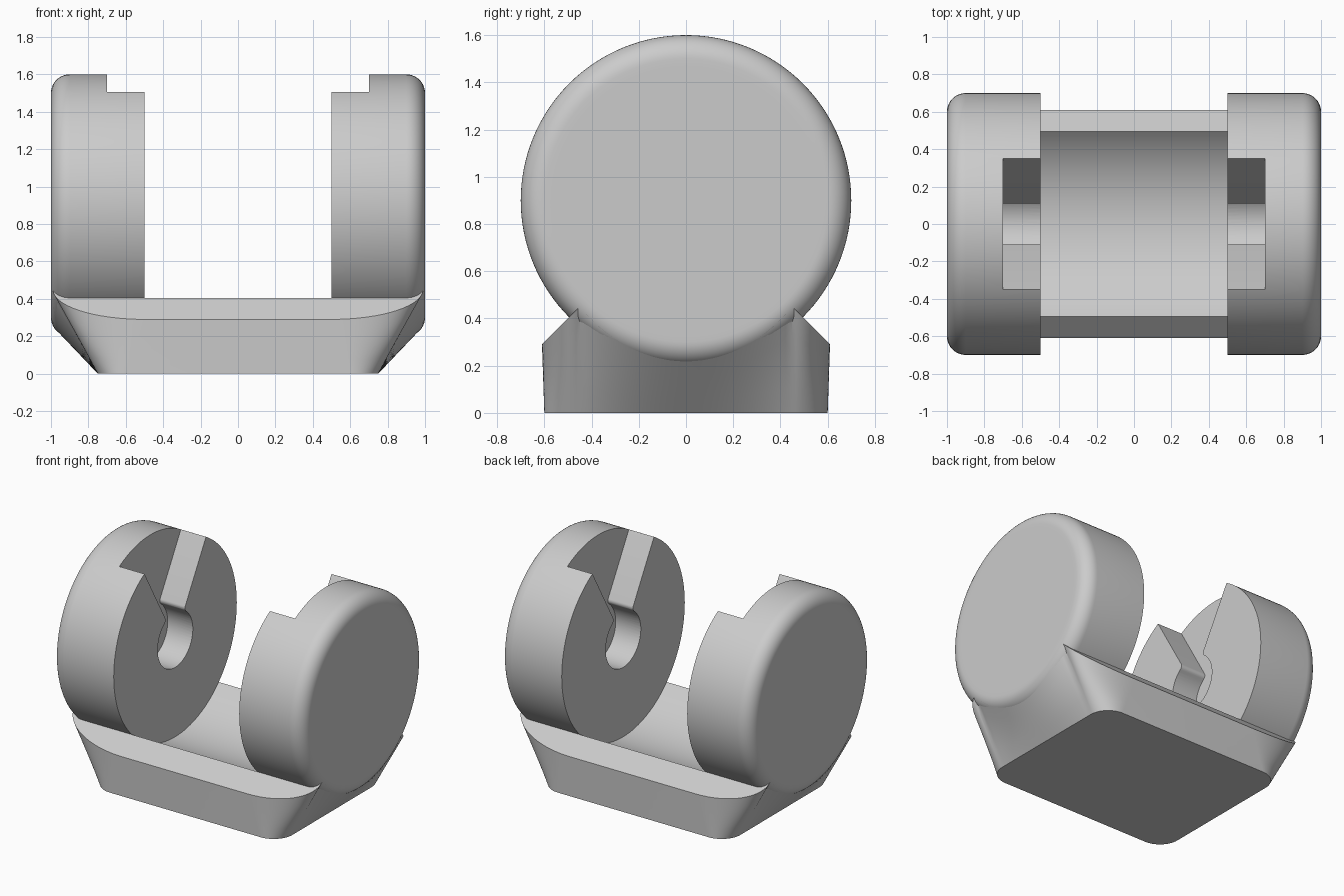
import bpy, bmesh
from math import sin, cos, pi, radians, sqrt, asin
from mathutils import Vector

cube = bpy.data.objects.get("Cube")
if cube:
    bpy.data.objects.remove(cube, do_unlink=True)

AXIS_Z = 0.9      # height of the shaft axis
DISC_R = 0.7
ROUND = 0.1       # rounding of the outer disc rims
TROUGH = radians(45)

grey = bpy.data.materials.new("plain_grey")
grey.use_nodes = True
grey.diffuse_color = (0.6, 0.6, 0.6, 1)
grey.node_tree.nodes["Principled BSDF"].inputs["Base Color"].default_value = (0.6, 0.6, 0.6, 1)


def make_object(name, bm):
    bmesh.ops.remove_doubles(bm, verts=bm.verts, dist=0.0005)
    bmesh.ops.recalc_face_normals(bm, faces=bm.faces)
    mesh = bpy.data.meshes.new(name)
    bm.to_mesh(mesh)
    bm.free()
    mesh.materials.append(grey)
    obj = bpy.data.objects.new(name, mesh)
    bpy.context.collection.objects.link(obj)
    return obj


def activate(obj):
    bpy.ops.object.select_all(action='DESELECT')
    obj.select_set(True)
    bpy.context.view_layer.objects.active = obj


def apply_modifier(obj, kind, **settings):
    mod = obj.modifiers.new(kind.lower(), kind)
    for key, value in settings.items():
        setattr(mod, key, value)
    activate(obj)
    bpy.ops.object.modifier_apply(modifier=mod.name)


def finish(obj):
    bm = bmesh.new()
    bm.from_mesh(obj.data)
    bmesh.ops.recalc_face_normals(bm, faces=bm.faces)
    bm.to_mesh(obj.data)
    bm.free()
    activate(obj)
    bpy.ops.object.shade_smooth_by_angle(angle=radians(32))


def grid_faces(bm, rows):
    grid = [[bm.verts.new(p) for p in row] for row in rows]
    for a, b in zip(grid, grid[1:]):
        for i in range(len(a) - 1):
            bm.faces.new((a[i], a[i + 1], b[i + 1], b[i]))


# Disc: a turned profile with a rounded outer rim
def make_disc(name):
    bm = bmesh.new()
    profile = [(0.5, 0), (0.5, DISC_R)]
    for i in range(11):
        a = i / 10 * pi / 2
        profile.append((1 - ROUND + ROUND * sin(a), DISC_R - ROUND + ROUND * cos(a)))
    profile += [(1, 0.57), (1, 0)]
    verts = [bm.verts.new((x, 0, AXIS_Z + r)) for x, r in profile]
    edges = [bm.edges.new(pair) for pair in zip(verts, verts[1:])]
    bmesh.ops.spin(bm, geom=verts + edges, cent=(0, 0, AXIS_Z), axis=(1, 0, 0),
                   angle=2 * pi, steps=128, use_merge=True)
    return make_object(name, bm)


# Keyhole slot: a V-shaped mouth, rounded neck and round socket
def make_slot_cutter():
    hole, fillet, lean = 0.2, 0.03, radians(30)
    swing = asin(fillet / (hole + fillet))
    centre = Vector((sin(lean + swing), cos(lean + swing))) * (hole + fillet)
    half = [Vector((sin(lean), cos(lean))) * 1.1]
    for i in range(7):          # neck fillet, from the wall round to the socket
        a = lean - pi / 2 + (swing - pi / 2) * i / 6
        half.append(centre + fillet * Vector((sin(a), cos(a))))
    start = lean + swing
    for i in range(1, 25):      # socket, down to its lowest point
        a = start + (pi - start) * i / 24
        half.append(hole * Vector((sin(a), cos(a))))
    outline = half + [Vector((-p.x, p.y)) for p in reversed(half[:-1])]
    bm = bmesh.new()
    face = bm.faces.new([bm.verts.new((0.4, p.x, AXIS_Z + p.y)) for p in outline])
    out = bmesh.ops.extrude_face_region(bm, geom=[face])
    moved = [v for v in out["geom"] if isinstance(v, bmesh.types.BMVert)]
    bmesh.ops.translate(bm, verts=moved, vec=(0.3, 0, 0))
    cutter = make_object("slot_cutter", bm)
    cutter.hide_render = True
    return cutter


cutter = make_slot_cutter()
left_disc = make_disc("left_disc")
apply_modifier(left_disc, 'BOOLEAN', operation='DIFFERENCE', object=cutter, solver='EXACT')
finish(left_disc)
bpy.data.objects.remove(cutter, do_unlink=True)

# Right disc: mirrored copy
right_disc = left_disc.copy()
right_disc.data = left_disc.data.copy()
right_disc.name = "right_disc"
bpy.context.collection.objects.link(right_disc)
for v in right_disc.data.vertices:
    v.co.x = -v.co.x
right_disc.data.flip_normals()


# Base: one quarter lofted from a rounded foot to the cradle, then mirrored
def trough_point(x, angle):
    return (x, DISC_R * sin(angle), AXIS_Z - DISC_R * cos(angle))


foot, brim, cradle = [(0, 0.6, 0)], [(0, 0.61, 0.29)], [trough_point(0, TROUGH)]
STEPS = 16
for i in range(STEPS + 1):      # swept corner
    a = i / STEPS * pi / 2
    foot.append((0.6 + 0.15 * sin(a), 0.45 + 0.15 * cos(a), 0))
    x, y = 0.5 + 0.49 * sin(a), 0.45 + 0.16 * cos(a)
    brim.append((x, y, AXIS_Z - y))
    cradle.append(trough_point(min(x, 0.85), TROUGH))
columns = len(cradle)
for i in range(1, STEPS + 1):   # end wall, following the rounded disc rim
    t = i / STEPS
    y = 0.45 * (1 - t)
    r = 0.636 + 0.046 * sin(t * pi / 2)
    x = 1 - ROUND + sqrt(ROUND ** 2 - (r - DISC_R + ROUND) ** 2)
    foot.append((0.75, y, 0))
    brim.append((x, y, AXIS_Z - sqrt(r * r - y * y)))
    cradle.append(trough_point(0.85, TROUGH * (1 - t)))

bm = bmesh.new()
walls = []
for k in range(5):
    walls.append([Vector(f).lerp(Vector(b), k / 4) for f, b in zip(foot, brim)])
grid_faces(bm, walls + [cradle])
grid_faces(bm, [[trough_point(p[0], TROUGH * (1 - k / STEPS)) for p in cradle[:columns]]
                for k in range(STEPS + 1)])
bm.faces.new([bm.verts.new(p) for p in foot + [(0, 0, 0)]])
bmesh.ops.dissolve_degenerate(bm, dist=0.0001, edges=bm.edges)
base = make_object("cradle_base", bm)
apply_modifier(base, 'MIRROR', use_axis=(True, True, False), merge_threshold=0.0005)
finish(base)
